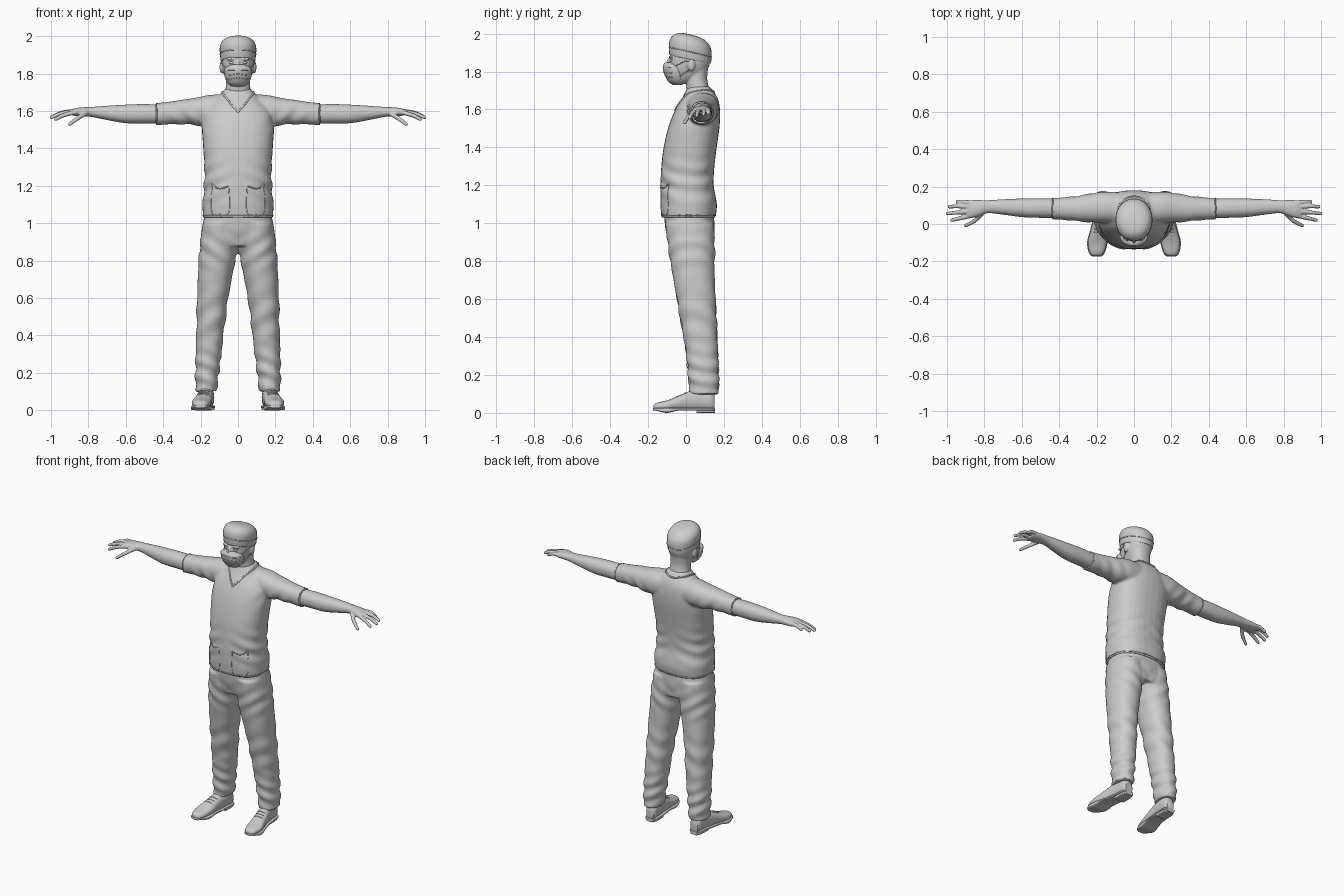
import bpy, bmesh, math
from mathutils import Vector

if "Cube" in bpy.data.objects:
    bpy.data.objects.remove(bpy.data.objects["Cube"])

mat = bpy.data.materials.new("plain_grey")
mat.diffuse_color = (0.6, 0.6, 0.6, 1)
mat.use_nodes = True
mat.node_tree.nodes["Principled BSDF"].inputs["Base Color"].default_value = mat.diffuse_color
AXES = {'x': (0, 1, 2), 'y': (1, 0, 2), 'z': (2, 0, 1)}


def catmull(rows, steps):
    """Smoothly resample a list of equal-length tuples."""
    out = []
    for i in range(len(rows) - 1):
        a, b, c, d = (rows[max(0, min(len(rows) - 1, i + k))] for k in (-1, 0, 1, 2))
        for s in range(steps):
            t = s / steps
            out.append([0.5 * (2 * q + (r - p) * t + (2 * p - 5 * q + 4 * r - w) * t * t
                               + (3 * q - p - 3 * r + w) * t ** 3) for p, q, r, w in zip(a, b, c, d)])
    return out + [list(rows[-1])]


def loft(bm, axis, rings, power=2.2, both=False, shear=0.0, n=32):
    """Rings are (position, low1, high1, low2, high2) across the given axis."""
    ia, i1, i2 = AXES[axis]
    for side in ((1, -1) if both else (1,)):
        loops = []
        for t, l1, h1, l2, h2 in catmull(rings, 5):
            loop = []
            for k in range(n):
                a = 2 * math.pi * k / n
                c, s = math.cos(a), math.sin(a)
                p = Vector()
                p[i1] = (l1 + h1) / 2 + (h1 - l1) / 2 * math.copysign(abs(c) ** (2 / power), c)
                p[i2] = (l2 + h2) / 2 + (h2 - l2) / 2 * math.copysign(abs(s) ** (2 / power), s)
                p[ia] = t + (shear * p.y if axis == 'z' else 0)
                p.x *= side
                loop.append(bm.verts.new(p))
            loops.append(loop)
        for a, b in zip(loops, loops[1:]):
            for k in range(n):
                bm.faces.new((a[k], a[(k + 1) % n], b[(k + 1) % n], b[k]))
        bm.faces.new(loops[0])
        bm.faces.new(loops[-1])


def ball(bm, centre, radii, both=True):
    for side in ((1, -1) if both else (1,)):
        vs = bmesh.ops.create_uvsphere(bm, u_segments=20, v_segments=12, radius=1)['verts']
        for v in vs:
            v.co = Vector((side * (centre[0] + v.co.x * radii[0]),
                           centre[1] + v.co.y * radii[1], centre[2] + v.co.z * radii[2]))


def finish(name, bm, voxel=None, smooth=3, fold=None):
    """Make an object; optionally fuse its pieces into one skin and add cloth folds."""
    bmesh.ops.recalc_face_normals(bm, faces=bm.faces)
    me = bpy.data.meshes.new(name)
    bm.to_mesh(me)
    bm.free()
    ob = bpy.data.objects.new(name, me)
    bpy.context.collection.objects.link(ob)
    if voxel:
        m = ob.modifiers.new("fuse", 'REMESH')
        m.mode, m.voxel_size = 'VOXEL', voxel
        m = ob.modifiers.new("relax", 'SMOOTH')
        m.factor, m.iterations = 0.5, smooth
        baked = bpy.data.meshes.new_from_object(ob.evaluated_get(bpy.context.evaluated_depsgraph_get()))
        ob.modifiers.clear()
        ob.data = me = baked
    if fold:
        moves = [v.normal * fold(v.co) for v in me.vertices]
        for v, d in zip(me.vertices, moves):
            v.co += d
    me.materials.clear()
    me.materials.append(mat)
    bpy.context.view_layer.objects.active = ob
    ob.select_set(True)
    bpy.ops.object.shade_smooth_by_angle(angle=math.radians(50))
    ob.select_set(False)
    bpy.context.view_layer.update()
    return ob


def trim(name, on, points, radius=0.003, cyclic=False):
    """Thin seam that follows the surface of another part."""
    pts = catmull(points + points[:1] if cyclic else points, 8)
    pts = [on.closest_point_on_mesh(Vector(p))[1] for p in pts]
    cu = bpy.data.curves.new(name, 'CURVE')
    cu.dimensions, cu.bevel_depth, cu.bevel_resolution = '3D', radius, 2
    sp = cu.splines.new('POLY')
    sp.points.add(len(pts) - 1)
    for q, p in zip(sp.points, pts):
        q.co = (*p, 1)
    cu.materials.append(mat)
    bpy.context.collection.objects.link(bpy.data.objects.new(name, cu))


def bump(v, centre, width):
    return math.exp(-((v - centre) / width) ** 2)


# Tunic: body and short sleeves
bm = bmesh.new()
body = [(1.03, .187, -.13, .155), (1.10, .19, -.135, .163), (1.20, .181, -.135, .146),
        (1.30, .18, -.13, .15), (1.40, .186, -.118, .162), (1.50, .192, -.095, .176),
        (1.57, .187, -.07, .18), (1.62, .165, -.045, .177), (1.66, .125, -.02, .167),
        (1.70, .085, .0, .142), (1.72, .068, .012, .125)]
loft(bm, 'z', [(z, -w, w, f, b) for z, w, f, b in body], 2.4)
loft(bm, 'x', [(.08, .0, .17, 1.52, 1.69), (.16, .005, .172, 1.52, 1.685), (.22, .008, .165, 1.523, 1.672),
               (.30, .015, .15, 1.53, 1.66), (.38, .022, .142, 1.528, 1.648),
               (.44, .025, .14, 1.525, 1.642)], both=True)


def tunic_fold(p):
    waist = .005 * math.sin(70 * p.z + 28 * abs(p.x) + 9 * p.y) * bump(p.z, 1.22, .1) * min(1, abs(p.x) / .15)
    armpit = .004 * math.sin(65 * abs(p.x) - 45 * p.z) * bump(abs(p.x), .27, .1) * bump(p.z, 1.55, .06)
    return waist + armpit


tunic = finish("tunic", bm, .008, 3, tunic_fold)

# Tunic seams: neckline, pockets, sleeve and bottom hems
trim("neckline", tunic, [(0, -.08, 1.605), (.045, -.04, 1.655), (.088, .04, 1.70), (.07, .12, 1.705),
                         (0, .16, 1.70), (-.07, .12, 1.705), (-.088, .04, 1.70), (-.045, -.04, 1.655)],
     .005, True)
for s, tag in ((1, "left"), (-1, "right")):
    trim("pocket_edge_" + tag, tunic, [(s * .05, -.14, 1.20), (s * .10, -.13, 1.187), (s * .155, -.11, 1.205)], .004)
    trim("pocket_seam_" + tag, tunic, [(s * .05, -.14, 1.20), (s * .05, -.14, 1.06), (s * .10, -.13, 1.045),
                                       (s * .15, -.11, 1.06), (s * .155, -.11, 1.205)], .0022)
    ring = [(s * .435, .083 + .06 * math.cos(a), 1.583 + .06 * math.sin(a))
            for a in (k * math.pi / 4 for k in range(8))]
    trim("sleeve_hem_" + tag, tunic, ring, .003, True)
trim("bottom_hem", tunic, [(.21 * math.cos(a), .012 + .15 * math.sin(a), 1.04)
                           for a in (k * math.pi / 8 for k in range(16))], .003, True)

# Trousers: seat and two legs
bm = bmesh.new()
loft(bm, 'z', [(.88, -.17, .17, -.08, .14), (.93, -.198, .198, -.1, .15), (1.0, -.188, .188, -.112, .15),
               (1.06, -.175, .175, -.115, .145)], 2.4)
loft(bm, 'z', [(.10, .113, .226, .02, .172), (.20, .102, .228, .012, .172), (.33, .085, .226, -.002, .168),
               (.45, .072, .222, -.022, .163), (.60, .052, .219, -.048, .156), (.75, .024, .213, -.075, .151),
               (.86, .002, .206, -.092, .152), (1.0, -.005, .188, -.11, .148)], 2.2, both=True)


def leg_fold(p):
    ankle = .005 * math.sin(75 * p.z + 30 * p.x + 12 * p.y) * bump(p.z, .2, .12)
    knee = .004 * math.sin(48 * p.z - 30 * p.x + 14 * p.y) * bump(p.z, .5, .13)
    crotch = .004 * math.sin(60 * p.z - 45 * abs(p.x)) * bump(p.z, .86, .09)
    return ankle + knee + crotch


finish("trousers", bm, .008, 3, leg_fold)

# Arms with hands
bm = bmesh.new()
loft(bm, 'x', [(.38, .033, .133, 1.533, 1.633), (.50, .033, .137, 1.534, 1.637), (.60, .037, .136, 1.535, 1.634),
               (.70, .05, .132, 1.552, 1.628), (.78, .058, .127, 1.568, 1.622), (.83, .042, .128, 1.572, 1.62),
               (.87, .032, .127, 1.574, 1.615), (.895, .035, .12, 1.579, 1.606)], both=True)
fingers = [((.87, .113, 1.597), (.91, .118, 1.596), (.945, .119, 1.58)),
           ((.87, .092, 1.599), (.94, .095, 1.592), (.988, .092, 1.572)),
           ((.87, .068, 1.598), (.94, .062, 1.588), (.998, .056, 1.566)),
           ((.87, .045, 1.594), (.93, .031, 1.578), (.975, .02, 1.556)),
           ((.815, .055, 1.588), (.855, .015, 1.562), (.90, -.008, 1.53))]
for f in fingers:
    for i, (x, y, z) in enumerate(catmull(f, 9)):
        r = .0135 - .00022 * i
        ball(bm, (x, y, z), (r, r, r))
finish("arms_and_hands", bm, .005, 2)

# Head: neck, face, nose, ears, brow
bm = bmesh.new()
loft(bm, 'z', [(1.62, -.07, .07, .02, .14), (1.70, -.068, .068, .005, .125), (1.76, -.063, .063, .0, .112),
               (1.83, -.065, .065, .0, .118)])
loft(bm, 'z', [(1.735, -.03, .03, -.068, .0), (1.755, -.052, .052, -.085, .05), (1.79, -.07, .07, -.092, .1),
               (1.83, -.082, .082, -.09, .122), (1.87, -.087, .087, -.085, .128),
               (1.93, -.085, .085, -.075, .12)], 2.3)
loft(bm, 'z', [(1.80, -.018, .018, -.115, -.06), (1.83, -.013, .013, -.112, -.06),
               (1.875, -.009, .009, -.092, -.06)], 2)
ball(bm, (.086, .028, 1.835), (.013, .02, .034))
ball(bm, (.034, -.072, 1.878), (.028, .019, .008))
head = finish("head", bm, .005, 3)

# Eyes
bm = bmesh.new()
ball(bm, (.034, -.073, 1.858), (.015, .014, .008))
finish("eyes", bm)

# Face mask with pleats and ear loops
bm = bmesh.new()
loft(bm, 'z', [(1.73, -.032, .032, -.07, -.02), (1.745, -.052, .052, -.092, -.005), (1.77, -.067, .067, -.108, .0),
               (1.80, -.074, .074, -.119, .0), (1.83, -.07, .07, -.121, -.02), (1.848, -.035, .035, -.113, -.04)], 2.0)
mask = finish("face_mask", bm)
for i, z in enumerate((1.77, 1.795, 1.82)):
    trim("mask_pleat_%d" % i, mask, [(-.062, -.07, z), (0, -.13, z), (.062, -.07, z)], .002)
for s, tag in ((1, "left"), (-1, "right")):
    trim("upper_loop_" + tag, head, [(s * .07, -.06, 1.83), (s * .09, -.02, 1.848), (s * .1, .02, 1.862)], .0025)
    trim("lower_loop_" + tag, head, [(s * .065, -.04, 1.77), (s * .085, -.01, 1.785), (s * .095, .02, 1.805)], .0025)

# Surgical cap, lower at the back, with a band
bm = bmesh.new()
loft(bm, 'z', [(1.868, -.09, .09, -.084, .129), (1.875, -.093, .093, -.088, .132), (1.905, -.096, .096, -.09, .135),
               (1.935, -.098, .098, -.089, .134), (1.962, -.093, .093, -.08, .125), (1.985, -.075, .075, -.058, .1),
               (1.997, -.045, .045, -.03, .062), (2.0, -.008, .008, -.004, .02)], 2.1, shear=-.2)
cap = finish("cap", bm)
trim("cap_band", cap, [(.12 * math.cos(a), .022 + .13 * math.sin(a), 1.906 - .2 * (.022 + .13 * math.sin(a)))
                       for a in (k * math.pi / 6 for k in range(12))], .0025, True)

# Shoes: upper, sole, heel block, laces
bm = bmesh.new()
upper = [(-.172, .2, .018, .04), (-.155, .199, .037, .053), (-.10, .196, .051, .066), (-.04, .186, .047, .09),
         (.02, .176, .042, .115), (.08, .168, .04, .125), (.13, .165, .037, .115), (.15, .165, .026, .095)]
loft(bm, 'y', [(y, c - w, c + w, .012, h) for y, c, w, h in upper], 2.3, True)
shoes = finish("shoes", bm)
bm = bmesh.new()
loft(bm, 'y', [(y * 1.015, c - w - .004, c + w + .004, .012 if y < -.14 or y > -.05 else .0, .026)
               for y, c, w, h in upper], 5, True)
finish("soles", bm)
bm = bmesh.new()
loft(bm, 'y', [(.055, .128, .206, 0, .02), (.12, .127, .204, 0, .02), (.153, .139, .191, 0, .02)], 5, True)
finish("heels", bm)
for s, tag in ((1, "left"), (-1, "right")):
    for i, (y, z) in enumerate(((-.045, .09), (-.025, .1), (-.005, .108))):
        c = .187 - .17 * (y + .045)
        trim("lace_%s_%d" % (tag, i), shoes, [(s * (c - .027), y, z - .01), (s * c, y - .004, z + .005),
                                              (s * (c + .027), y, z - .01)], .003)
